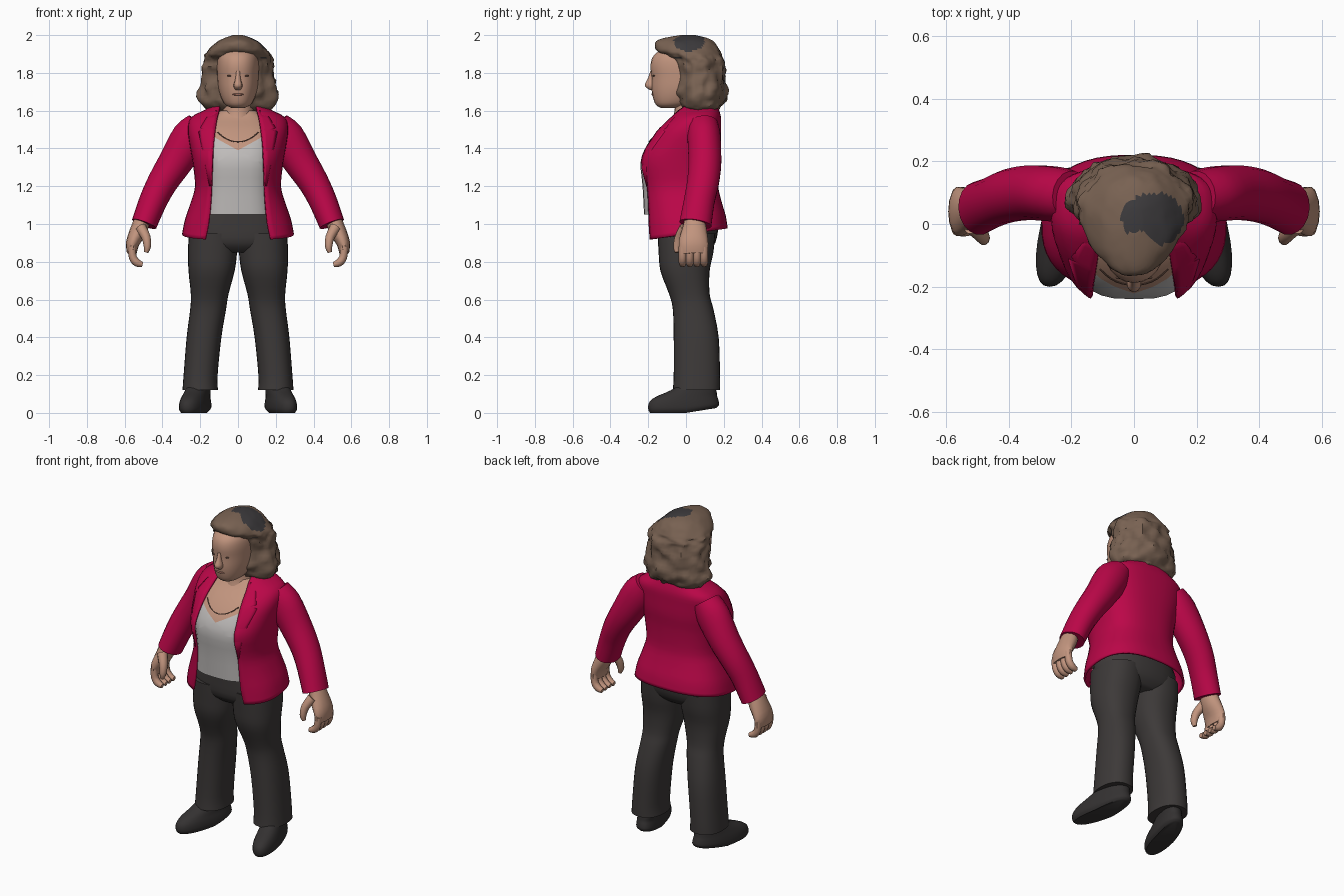
import bpy, bmesh
from math import sin, cos, pi, asin
from mathutils import Vector, noise
from mathutils.bvhtree import BVHTree

if "Cube" in bpy.data.objects:
    bpy.data.objects.remove(bpy.data.objects["Cube"])

parts = []


def material(name, r, g, b):
    m = bpy.data.materials.new(name)
    m.use_nodes = True
    m.diffuse_color = (r, g, b, 1)
    node = m.node_tree.nodes["Principled BSDF"]
    node.inputs["Base Color"].default_value = (r, g, b, 1)
    node.inputs["Roughness"].default_value = 0.8
    return m


CRIMSON = material("crimson cloth", 0.50, 0.002, 0.065)
WHITE = material("off white cloth", 0.52, 0.50, 0.49)
CHARCOAL = material("charcoal cloth", 0.046, 0.041, 0.040)
SHOE = material("dark leather", 0.034, 0.031, 0.031)
SKIN = material("skin", 0.54, 0.30, 0.21)
LIP = material("muted lip", 0.36, 0.16, 0.12)
HAIR = material("brown hair", 0.19, 0.122, 0.085)
DARK_HAIR = material("dark grey hair", 0.046, 0.043, 0.046)
DETAIL = material("dark brown detail", 0.13, 0.07, 0.05)


def finish(name, bm, mats, rule=None, mirror=False):
    bmesh.ops.recalc_face_normals(bm, faces=bm.faces)
    if rule:
        for f in bm.faces:
            f.material_index = rule(f.calc_center_median())
    me = bpy.data.meshes.new(name)
    bm.to_mesh(me)
    bm.free()
    for m in mats:
        me.materials.append(m)
    ob = bpy.data.objects.new(name, me)
    bpy.context.collection.objects.link(ob)
    if mirror:
        ob.modifiers.new("mirror", 'MIRROR').use_mirror_merge = False
    parts.append(ob)
    return ob


def smooth_rows(rows, steps):
    """Catmull-Rom interpolation between the given rows."""
    r = [Vector(x) for x in rows]
    out = []
    for i in range(len(r) - 1):
        a, b, c, d = r[max(i - 1, 0)], r[i], r[i + 1], r[min(i + 2, len(r) - 1)]
        for k in range(steps):
            t = k / steps
            out.append(0.5 * (2 * b + (c - a) * t + (2 * a - 5 * b + 4 * c - d) * t * t
                              + (3 * b - a - 3 * c + d) * t ** 3))
    return out + [r[-1]]


def skin_rings(rings, closed=True):
    bm = bmesh.new()
    vs = [[bm.verts.new(p) for p in ring] for ring in rings]
    n = len(vs[0])
    for lo, hi in zip(vs, vs[1:]):
        for j in range(n if closed else n - 1):
            k = (j + 1) % n
            bm.faces.new((lo[j], lo[k], hi[k], hi[j]))
    if closed:
        bm.faces.new(vs[0])
        bm.faces.new(vs[-1])
    return bm


def loft(rows, n=2.3, sides=28, steps=3, warp=None):
    """Stack rings of (z, x, y, half width, front depth, back depth[, opening])."""
    rings = []
    for row in smooth_rows(rows, steps):
        z, cx, cy, rx, front, back = row[:6]
        gap = len(row) > 6
        a = asin(min(1, row[6] / rx) ** (n / 2)) if gap else 0
        ring = []
        for j in range(sides):
            t = a + (2 * pi - 2 * a) * j / (sides - 1 if gap else sides)
            s, c = sin(t), cos(t)
            x = rx * abs(s) ** (2 / n) * (1 if s > 0 else -1)
            y = -front * c ** (2 / n) if c > 0 else back * (-c) ** (2 / n)
            p = Vector((cx + x, cy + y, z))
            ring.append(warp(p) if warp else p)
        rings.append(ring)
    return skin_rings(rings, closed=len(rows[0]) == 6)


def tube(path, sides=14, steps=3):
    """Sweep an ellipse along rows of (x, y, z, radius across, radius in y)."""
    rows = smooth_rows(path, steps)
    rings = []
    for i, row in enumerate(rows):
        t = (rows[min(i + 1, len(rows) - 1)] - rows[max(i - 1, 0)])[:3]
        t = Vector(t).normalized()
        b = (Vector((0, 1, 0)) - t * t.y).normalized()
        a = t.cross(b)
        rings.append([Vector(row[:3]) + a * row[3] * cos(2 * pi * j / sides)
                      + b * row[4] * sin(2 * pi * j / sides) for j in range(sides)])
    return skin_rings(rings)


def front_y(tree, x, z):
    hit = tree.ray_cast(Vector((x, -1, z)), Vector((0, 1, 0)))[0]
    return hit.y if hit else 0.0


# trousers
finish("trouser_legs", loft([
    (0.12, .2, .055, .094, .125, .125), (0.2, .198, .055, .09, .12, .125),
    (0.4, .18, .055, .092, .12, .118), (0.55, .158, .04, .095, .11, .105),
    (0.63, .15, .025, .1, .115, .1), (0.75, .14, -.005, .122, .13, .13),
    (0.85, .135, 0, .13, .145, .145), (0.95, .13, 0, .13, .15, .155)]),
    [CHARCOAL], mirror=True)
finish("trouser_hips", loft([
    (0.85, 0, 0, .18, .1, .11), (0.9, 0, 0, .255, .145, .155),
    (1.0, 0, 0, .258, .15, .17), (1.1, 0, 0, .21, .15, .14)]), [CHARCOAL])


# shoes, splayed outward with a raised heel
def shoe_shape(p):
    lift = max(0, p.y) * 0.16 * max(0, 1 - p.z / 0.1)
    return Vector((p.x - 0.22 * p.y, p.y, p.z + lift))


finish("shoes", loft([
    (0, .225, 0, .06, .19, .16), (.02, .225, 0, .072, .2, .175),
    (.055, .225, 0, .07, .195, .172), (.085, .225, .02, .064, .18, .145),
    (.12, .222, .05, .06, .13, .11), (.16, .22, .06, .055, .08, .08)],
    warp=shoe_shape), [SHOE], mirror=True)

# torso: camisole with a V neckline, bare chest above
bm = loft([
    (1.05, 0, 0, .2, .222, .13), (1.2, 0, 0, .19, .23, .13),
    (1.33, 0, 0, .2, .24, .13), (1.42, 0, .02, .2, .225, .12),
    (1.5, 0, .04, .2, .18, .1), (1.56, 0, .06, .16, .13, .08),
    (1.6, 0, .06, .095, .1, .08)], n=3, sides=32)
for s in (1, -1):
    bmesh.ops.bisect_plane(bm, geom=bm.verts[:] + bm.edges[:] + bm.faces[:],
                           plane_co=(0, 0, 1.39), plane_no=(-0.55 * s, 0, 1))
torso_tree = BVHTree.FromBMesh(bm)
finish("camisole_and_chest", bm, [WHITE, SKIN],
       rule=lambda c: int(c.z > 1.39 + 0.55 * abs(c.x)))

# necklace
chain = []
for i in range(-6, 7):
    x, z = i * 0.018, 1.435 + 0.05 * (i / 6) ** 2
    chain.append((x, front_y(torso_tree, x, z) - .001, z, .003, .003))
finish("necklace", tube(chain, sides=6, steps=1), [DETAIL])


# jacket body, open at the front, hem higher at the back
def hem(p):
    fade = min(1, max(0, (1.2 - p.z) / 0.28))
    return p + Vector((0, 0, 0.03 * (1 + p.y / 0.21) * fade))


bm = loft([
    (.915, 0, 0, .29, .212, .215, .172), (1.0, 0, 0, .275, .215, .205, .155),
    (1.1, 0, 0, .245, .222, .182, .145), (1.2, 0, 0, .222, .237, .165, .14),
    (1.33, 0, 0, .235, .262, .168, .135), (1.42, 0, .02, .25, .235, .158, .13),
    (1.5, 0, .04, .26, .19, .14, .12), (1.56, 0, .07, .245, .155, .11, .11),
    (1.6, 0, .08, .17, .13, .09, .1), (1.625, 0, .085, .13, .1, .075, .095)],
    n=2.5, sides=40, warp=hem)
jacket_tree = BVHTree.FromBMesh(bm)
jacket = finish("jacket_body", bm, [CRIMSON])
mod = jacket.modifiers.new("cloth", 'SOLIDIFY')
mod.thickness, mod.offset = 0.012, 0

# lapels laid over the jacket front: rows of (z, inner x, outer x)
rings = []
for z, xi, xo in [(1.2, .146, .152), (1.3, .143, .172), (1.4, .138, .19), (1.49, .128, .21),
                  (1.5, .127, .18), (1.51, .126, .2), (1.56, .118, .17), (1.6, .108, .135)]:
    xs = [xi + (xo - xi) * j / 4 for j in range(5)]
    rings.append([Vector((x, front_y(jacket_tree, x, z) - .012, z)) for x in xs])
lapels = finish("lapels", skin_rings(rings, closed=False), [CRIMSON], mirror=True)
lapels.modifiers.new("cloth", 'SOLIDIFY').thickness = 0.008

# sleeves
finish("sleeves", tube([
    (.2, .09, 1.53, .075, .08), (.25, .095, 1.46, .1, .088), (.33, .1, 1.33, .09, .088),
    (.4, .09, 1.22, .08, .085), (.45, .07, 1.12, .074, .082), (.497, .05, 1.0, .068, .086)],
    sides=18), [CRIMSON], mirror=True)

# hands
finish("palms", tube([
    (.5, .045, 1.04, .04, .05), (.525, .045, .97, .045, .066),
    (.557, .04, .9, .036, .08), (.562, .04, .845, .026, .076)]), [SKIN], mirror=True)
for i, label in enumerate(("index", "middle", "ring", "little")):
    y, r = -.018 + .038 * i, .021
    finish(label + "_fingers", tube([
        (.562, y, .88, r, r), (.557, y, .825, r, r), (.535, y, .795, r, r),
        (.505, y, .785, .014, .015)], sides=8), [SKIN], mirror=True)
finish("thumbs", tube([
    (.515, -.005, .98, .03, .03), (.487, -.035, .93, .024, .025),
    (.48, -.048, .88, .019, .02), (.486, -.048, .85, .011, .012)], sides=10),
    [SKIN], mirror=True)

# neck and head
finish("neck", loft([
    (1.53, 0, .04, .11, .12, .08), (1.6, 0, .04, .085, .1, .07),
    (1.7, 0, .03, .08, .09, .08)], n=2), [SKIN])
finish("head", loft([
    (1.615, 0, -.09, .035, .045, .05), (1.632, 0, -.06, .068, .1, .08),
    (1.67, 0, -.03, .09, .145, .1), (1.72, 0, 0, .105, .183, .1),
    (1.78, 0, 0, .11, .183, .1), (1.84, 0, 0, .112, .188, .1),
    (1.89, 0, 0, .105, .172, .1), (1.93, 0, 0, .08, .12, .1),
    (1.95, 0, 0, .03, .06, .05)], n=2.2), [SKIN])
finish("nose", loft([
    (1.71, 0, -.18, .014, .012, .01), (1.732, 0, -.18, .024, .038, .01),
    (1.77, 0, -.18, .014, .022, .01), (1.81, 0, -.18, .01, .008, .01)],
    sides=12), [SKIN])


def dot(name, mat, loc, size, mirror=True):
    bm = bmesh.new()
    bmesh.ops.create_uvsphere(bm, u_segments=12, v_segments=8, radius=1)
    for v in bm.verts:
        v.co = Vector([c + v.co[i] * size[i] for i, c in enumerate(loc)])
    finish(name, bm, [mat], mirror=mirror)


dot("eyes", DETAIL, (.045, -.17, 1.785), (.014, .006, .005))
dot("mouth", LIP, (0, -.176, 1.686), (.03, .007, .006), mirror=False)


# curly shoulder-length hair with a dark patch on the crown
def curls(p):
    out = Vector((p.x, p.y - .07, 0)).normalized()
    amp = 0.022 if p.z < 1.9 else 0.008
    wave = noise.noise(p * 17) + 0.5 * noise.noise(p * 38)
    return p + out * amp * wave


def crown(c):
    main = ((c.x - .06) / .1) ** 2 + ((c.y - .015) / .085) ** 2 < 1
    tuft = ((c.x - .01) / .06) ** 2 + ((c.y + .09) / .07) ** 2 < 1
    return int(c.z > 1.88 and main and not tuft)


finish("hair", loft([
    (1.6, 0, .08, .14, .06, .07), (1.615, 0, .08, .18, .1, .1),
    (1.66, 0, .08, .208, .125, .13), (1.72, 0, .08, .205, .13, .135),
    (1.8, 0, .075, .188, .125, .128), (1.86, 0, .06, .183, .125, .14),
    (1.89, 0, .04, .175, .155, .152), (1.92, 0, .03, .155, .19, .15),
    (1.96, 0, .01, .115, .172, .14), (1.985, 0, .01, .07, .125, .1),
    (2.0, 0, .01, .025, .04, .04)], n=2, sides=60, steps=4, warp=curls),
    [HAIR, DARK_HAIR], rule=crown)

# smooth shading, keeping sharp edges
for ob in bpy.context.selected_objects:
    ob.select_set(False)
for ob in parts:
    ob.select_set(True)
bpy.context.view_layer.objects.active = parts[0]
bpy.ops.object.shade_smooth_by_angle(angle=0.8)
